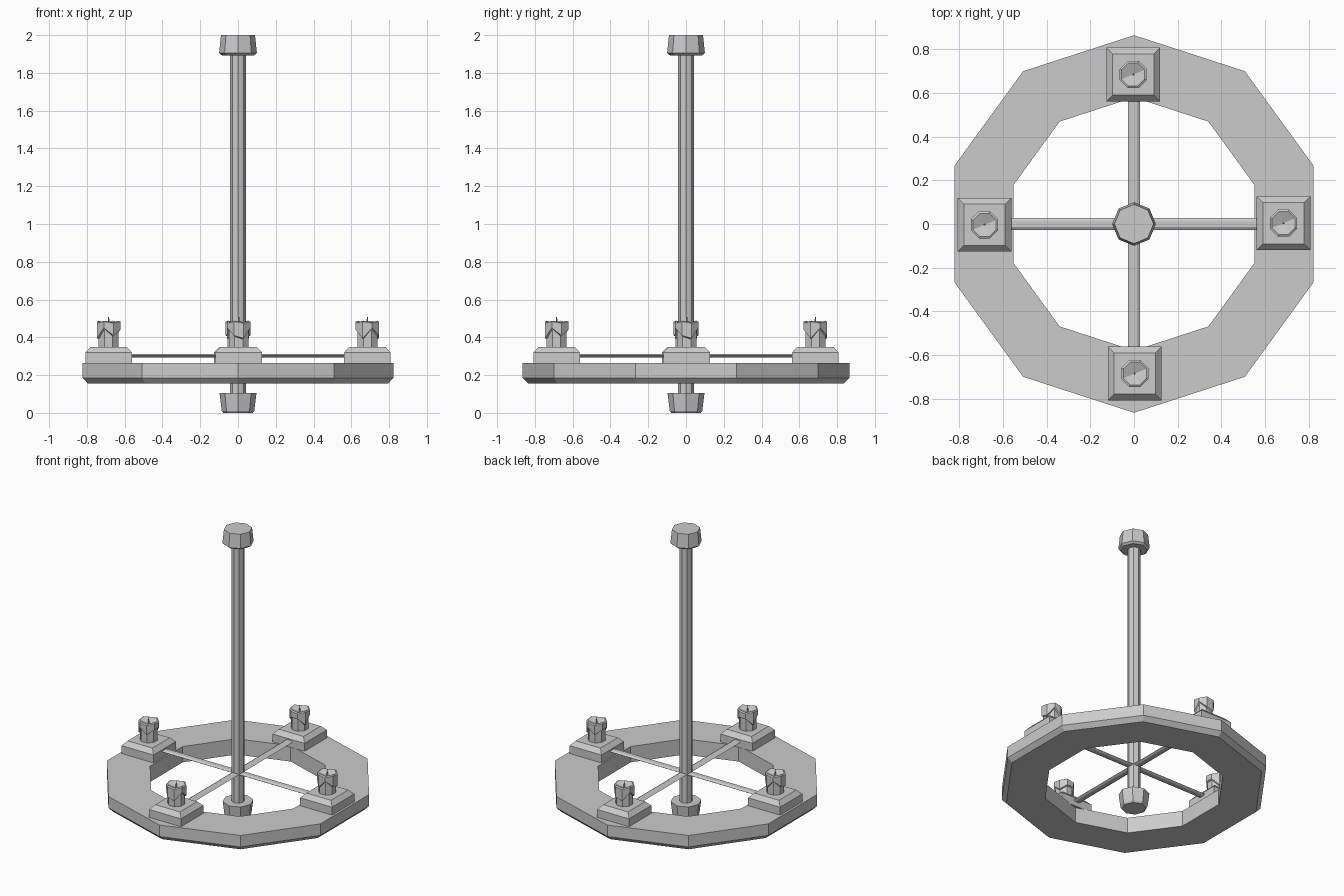
import bpy, bmesh
from math import cos, sin, pi
from mathutils import Matrix

cube = bpy.data.objects.get("Cube")
if cube:
    bpy.data.objects.remove(cube)

GREY = (0.6, 0.6, 0.6, 1)
mat = bpy.data.materials.new("grey iron")
mat.use_nodes = True
mat.diffuse_color = GREY
mat.node_tree.nodes["Principled BSDF"].inputs["Base Color"].default_value = GREY


def lathe(name, profile, sides, start=0.0, closed=False, wobble=None, move=None):
    """Spin (radius, z) points into a faceted solid; wobble shifts z per side."""
    bm = bmesh.new()
    rings = []
    for k, (r, z) in enumerate(profile):
        ring = []
        for i in range(sides):
            a = start + 2 * pi * i / sides
            dz = wobble(k, i) if wobble else 0
            ring.append(bm.verts.new((r * cos(a), r * sin(a), z + dz)))
        rings.append(ring)
    pairs = list(zip(rings, rings[1:]))
    if closed:
        pairs.append((rings[-1], rings[0]))
    else:
        for ring in (rings[0], rings[-1]):
            bm.faces.new(ring)
    for low, high in pairs:
        for i in range(sides):
            j = (i + 1) % sides
            bm.faces.new((low[i], low[j], high[j], high[i]))
    bmesh.ops.recalc_face_normals(bm, faces=bm.faces)
    if move:
        bm.transform(move)
    mesh = bpy.data.meshes.new(name)
    bm.to_mesh(mesh)
    bm.free()
    mesh.materials.append(mat)
    obj = bpy.data.objects.new(name, mesh)
    bpy.context.collection.objects.link(obj)
    return obj


# Ten-sided wheel with a chamfered lower rim
lathe("wheel_ring", [(0.58, 0.155), (0.835, 0.155), (0.865, 0.185),
                     (0.865, 0.265), (0.58, 0.265)], 10, pi / 2, closed=True)

# Central pole with its end caps
lathe("pole", [(0.042, 0.08), (0.042, 1.92)], 8)
lathe("ceiling_cap", [(0.085, 1.893), (0.1, 1.905), (0.09, 2.0)], 8)
lathe("bottom_cap", [(0.078, 0), (0.086, 0.01), (0.098, 0.105)], 8)

# Cross bars: flattened six-sided rods
for name, angle in (("cross_bar_side", 0), ("cross_bar_front", pi / 2)):
    lay = (Matrix.Translation((0, 0, 0.303)) @ Matrix.Rotation(angle, 4, "Z")
           @ Matrix.Diagonal((1, 1, 0.36, 1)) @ Matrix.Rotation(pi / 2, 4, "Y"))
    lathe(name, [(0.028, -0.6), (0.028, 0.6)], 6, pi / 2, move=lay)


# Wax collar: ragged lower drips and a slightly uneven rim
def drips(k, i):
    if k in (1, 2):
        return (0.0, 0.045, 0.015, 0.055)[(i * 3 + i // 4) % 4]
    return 0.008 * (i % 2) if k in (3, 4) else 0


for n, side in enumerate(("left", "back", "right", "front")):
    place = Matrix.Rotation(n * pi / 2, 4, "Z") @ Matrix.Translation((0.685, 0.004, 0))
    s = 2 ** 0.5
    lathe("candle_plate_" + side, [(0.123 * s, 0.262), (0.123 * s, 0.32), (0.095 * s, 0.35)],
          4, pi / 4, move=place)
    lathe("candle_" + side, [(0.057, 0.345), (0.057, 0.39), (0.067, 0.395), (0.067, 0.475),
                             (0.057, 0.48), (0.004, 0.462)], 8, pi / 8, wobble=drips, move=place)
    lathe("wick_" + side, [(0.005, 0.455), (0.003, 0.507)], 4, move=place)
